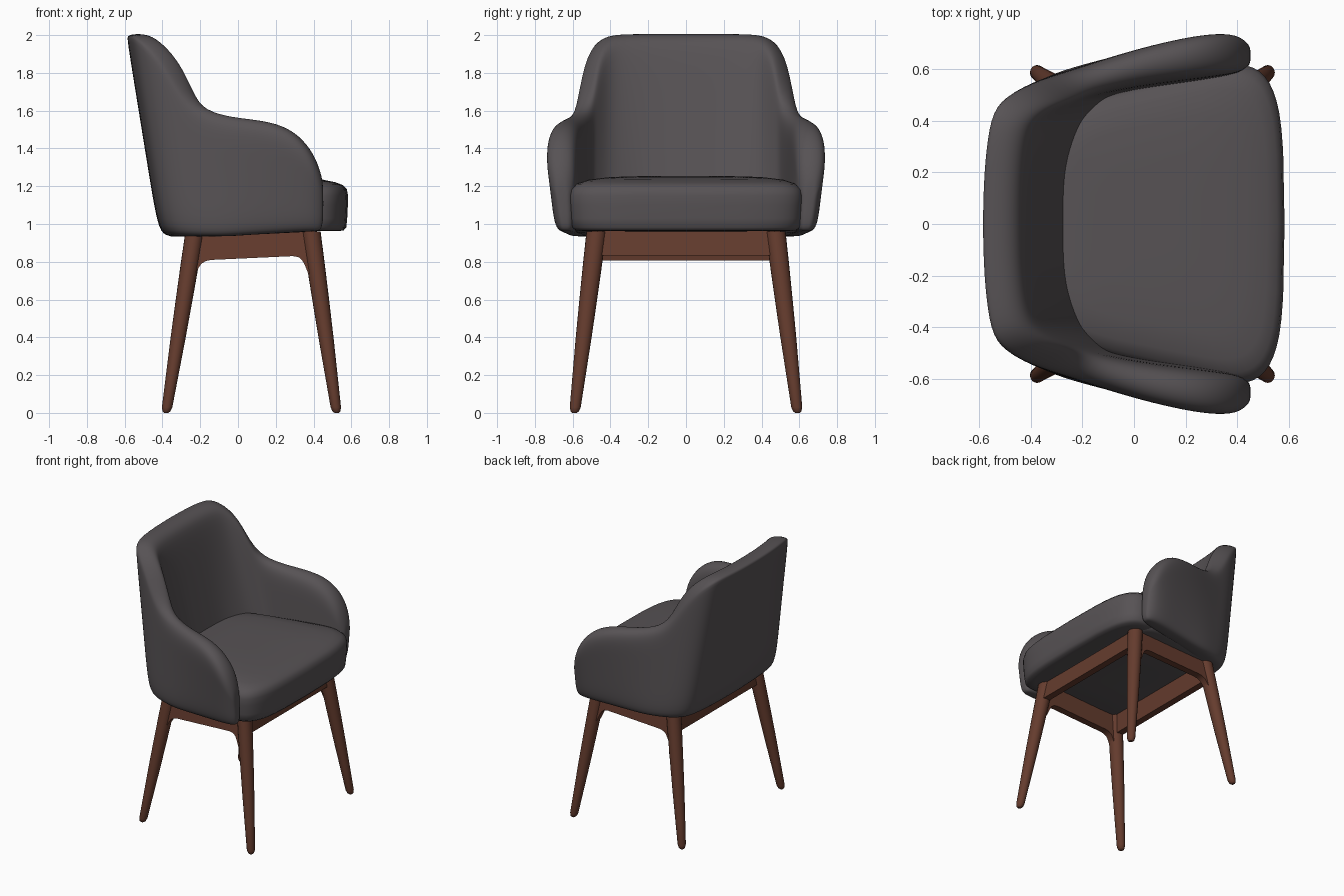
import bpy, bmesh, math
from mathutils import Vector

if "Cube" in bpy.data.objects:
    bpy.data.objects.remove(bpy.data.objects["Cube"])


def material(name, rgb):
    m = bpy.data.materials.new(name)
    m.diffuse_color = (*rgb, 1)
    m.use_nodes = True
    m.node_tree.nodes["Principled BSDF"].inputs["Base Color"].default_value = m.diffuse_color
    return m


FABRIC = material("charcoal fabric", (0.095, 0.085, 0.09))
WOOD = material("walnut wood", (0.13, 0.045, 0.027))


def loft(name, rings, mat, subsurf=0, angle=40):
    """Skin a list of equal-length closed rings and cap both ends."""
    bm = bmesh.new()
    rows = [[bm.verts.new(p) for p in r] for r in rings]
    n = len(rows[0])
    for a, b in zip(rows, rows[1:]):
        for i in range(n):
            j = (i + 1) % n
            bm.faces.new((a[i], a[j], b[j], b[i]))
    bm.faces.new(rows[0][::-1])
    bm.faces.new(rows[-1])
    bmesh.ops.recalc_face_normals(bm, faces=bm.faces)
    me = bpy.data.meshes.new(name)
    bm.to_mesh(me)
    bm.free()
    me.materials.append(mat)
    ob = bpy.data.objects.new(name, me)
    bpy.context.collection.objects.link(ob)
    if subsurf:
        ob.modifiers.new("smooth", "SUBSURF").levels = subsurf
        ob.modifiers["smooth"].render_levels = subsurf
    bpy.ops.object.select_all(action="DESELECT")
    bpy.context.view_layer.objects.active = ob
    ob.select_set(True)
    if subsurf:
        bpy.ops.object.shade_smooth()
    else:
        bpy.ops.object.shade_smooth_by_angle(angle=math.radians(angle))
    return ob


# Wrap-around back and arms: half the stations, from back centre to arm front
# outer top x,y | outer bottom x,y | inner top x,y | inner bottom x,y | top z
STATIONS = [
    (-.593, 0, -.42, 0, -.44, 0, -.21, 0, 2.005),
    (-.588, .20, -.415, .22, -.435, .19, -.21, .20, 2.005),
    (-.568, .38, -.405, .42, -.42, .34, -.17, .31, 2.005),
    (-.535, .475, -.385, .53, -.385, .41, -.13, .41, 1.985),
    (-.41, .545, -.30, .59, -.29, .465, -.08, .465, 1.88),
    (-.28, .583, -.20, .62, -.20, .495, -.05, .495, 1.64),
    (-.13, .635, -.10, .645, -.08, .52, .0, .51, 1.58),
    (.03, .69, .03, .66, .05, .545, .07, .52, 1.56),
    (.20, .735, .20, .68, .21, .565, .22, .54, 1.54),
    (.32, .752, .32, .695, .33, .58, .34, .56, 1.475),
    (.40, .748, .40, .69, .41, .59, .41, .58, 1.37),
    (.44, .715, .44, .67, .44, .615, .44, .605, 1.27),
]
# cross-section: (0 outer .. 1 inner, height fraction, absolute height shift)
SECTION = [(.5, 0, 0), (.15, 0, 0), (0, 0, .05), (0, .33, 0), (0, .66, 0),
           (0, 1, -.09), (.12, 1, -.02), (.5, 1, .005), (.88, 1, -.02),
           (1, 1, -.09), (1, .66, 0), (1, .33, 0), (1, 0, .05), (.85, 0, 0)]


def shell_ring(s):
    ot, ob, it, ib = (Vector(s[i:i + 2]) for i in (0, 2, 4, 6))
    z0 = .935 + .03 * max(0, s[0] + .1) / .54
    crisp = min(1, max(.25, 1 + (s[0] + .2) * 2.2))   # tight edge at the back
    ring = []
    for u, v, dz in SECTION:
        if v == 1 and u < .5:
            dz, u = dz * crisp, u * crisp
        z = z0 + (s[8] - z0) * v + dz
        t = (z - z0) / (s[8] - z0)
        p = ob.lerp(ot, t).lerp(ib.lerp(it, t), u)
        ring.append(Vector((p.x, p.y, z)))
    return ring


half = [shell_ring(s) for s in STATIONS]
centre = sum(half[-1], Vector()) / len(SECTION)
tip = [centre.lerp(p, .6) + Vector((.012, 0, 0)) for p in half[-1]]
half.append(tip)
mirrored = [[Vector((p.x, -p.y, p.z)) for p in r] for r in half[:0:-1]]
loft("back_and_arms", mirrored + half, FABRIC, subsurf=2)


# Seat cushion and base panel: tapered rounded outlines stacked in height
def outline(scale, z, x0, x1, y_back, y_front, crown=0, tilt=0, n=56):
    cx, hx = (x0 + x1) / 2, (x1 - x0) / 2
    ring = []
    for i in range(n):
        a = 2 * math.pi * i / n
        c, s = math.cos(a), math.sin(a)
        u = math.copysign(abs(c) ** .4, c) * scale
        v = math.copysign(abs(s) ** .4, s) * scale
        w = y_back + (y_front - y_back) * (u + 1) / 2
        u -= .05 * v * v * (u > 0) * u        # bowed front edge
        x = cx + hx * u
        ring.append((x, w * v, z - crown * max(u, 0) ** 2
                     + tilt * max(0, x + .1)))
    return ring


CUSHION = [(.3, .962, 0), (.88, .962, 0), (.95, .966, 0), (.98, .982, 0),
           (.99, 1.03, 0), (.997, 1.10, 0), (1, 1.15, 0), (.985, 1.185, 0),
           (.94, 1.217, .012), (.86, 1.237, .022), (.7, 1.249, .025),
           (.45, 1.253, .025), (.15, 1.254, .025)]
loft("seat_cushion",
     [outline(s, z, -.37, .583, .45, .672, c) for s, z, c in CUSHION],
     FABRIC, angle=60)
loft("seat_base",
     [outline(s, z, -.40, .46, .54, .66, 0, .05) for s, z in
      ((.3, .935), (.9, .935), (.96, .945), (.98, .97), (.9, 1.03))],
     FABRIC, angle=60)


# Splayed tapering legs with rounded feet
def leg(name, top, foot, side):
    rings = []
    for z, r in ((0, .012), (.008, .022), (.03, .029), (.2, .035),
                 (.4, .042), (.6, .047), (.8, .051), (.96, .053)):
        t = z / .96
        x = foot + (top - foot) * t
        y = side * (.59 + (.474 - .59) * t)
        rings.append([(x + .95 * r * math.cos(a), y + r * math.sin(a), z)
                      for a in (2 * math.pi * i / 20 for i in range(20))])
    loft(name, rings, WOOD)


for side, label in ((-1, "right"), (1, "left")):
    leg(f"front_leg_{label}", .387, .522, side)
    leg(f"rear_leg_{label}", -.228, -.38, side)

# Side rails follow the leg splay, with corners curving down into the legs
SIDE_RAIL = [(-.24, .955), (-.26, .73), (-.228, .73), (-.21, .765), (-.194, .79),
             (-.17, .804), (-.14, .81), (.29, .83), (.32, .825),
             (.34, .808), (.355, .78), (.373, .735), (.41, .73), (.39, .965)]
for side, label in ((-1, "right"), (1, "left")):
    loft(f"side_rail_{label}",
         [[(x, side * (y + (.96 - z) * .12), z) for x, z in SIDE_RAIL]
          for y in (.45, .5)],
         WOOD, angle=35)

# Front and rear cross rails
for name, x, low in (("front_rail", .385, .832), ("rear_rail", -.23, .806)):
    lean = .02 if x > 0 else -.02
    loft(name,
         [[(x - .025, y, .97), (x + .025, y, .97),
           (x + .025 + lean, y, low), (x - .025 + lean, y, low)]
          for y in (-.47, .47)], WOOD)
